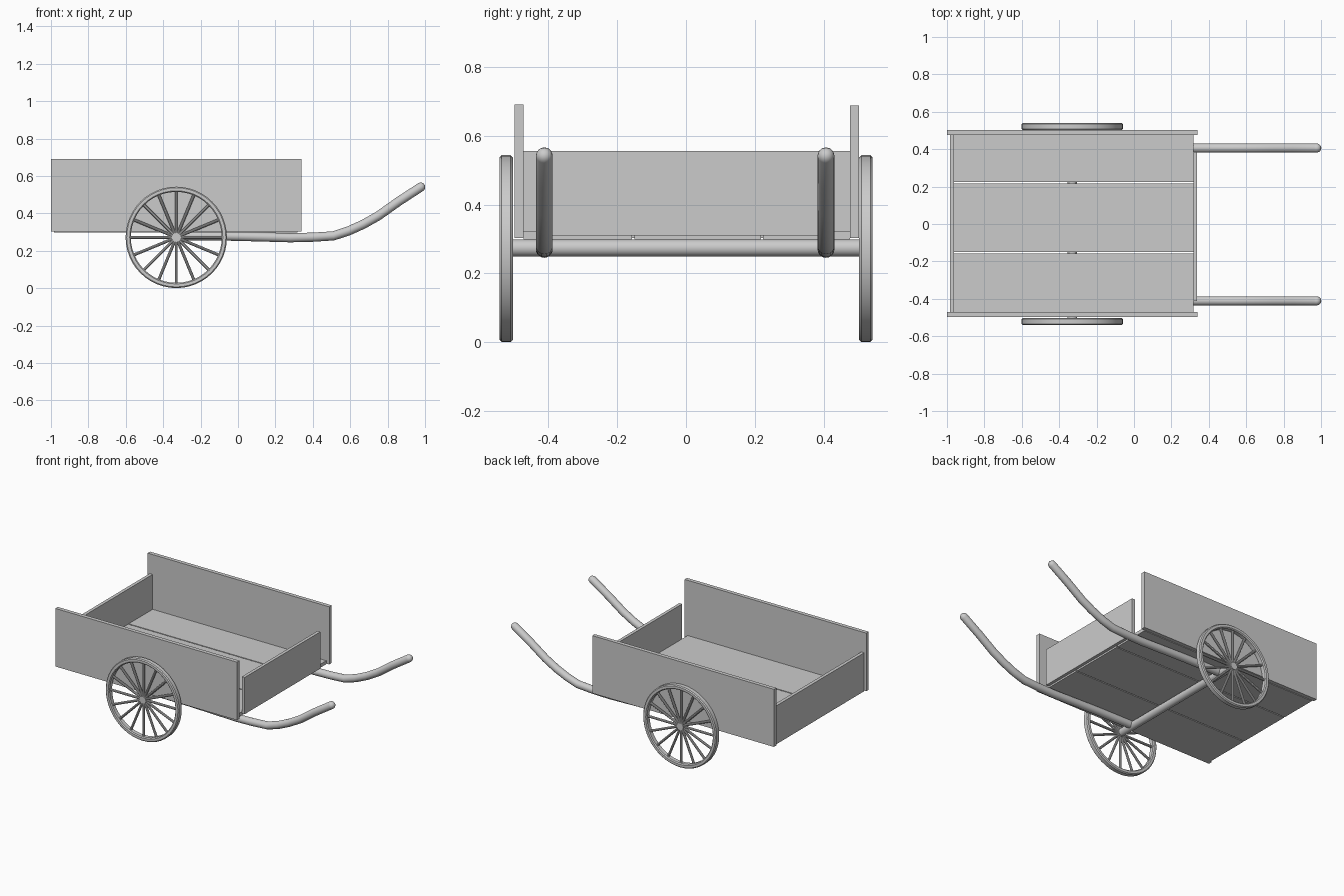
import bpy, bmesh, math
from mathutils import Matrix, Vector

if "Cube" in bpy.data.objects:
    bpy.data.objects.remove(bpy.data.objects["Cube"])

WX, WZ, WR = -0.33, 0.272, 0.271   # wheel centre and radius


def finish(name, bm, smooth=False):
    bmesh.ops.recalc_face_normals(bm, faces=bm.faces)
    me = bpy.data.meshes.new(name)
    bm.to_mesh(me)
    bm.free()
    ob = bpy.data.objects.new(name, me)
    bpy.context.collection.objects.link(ob)
    if smooth:
        bpy.ops.object.select_all(action='DESELECT')
        ob.select_set(True)
        bpy.context.view_layer.objects.active = ob
        bpy.ops.object.shade_smooth_by_angle(angle=math.radians(35))
    return ob


def board(name, x, y, z):
    bm = bmesh.new()
    bmesh.ops.create_cube(bm, size=1)
    for v in bm.verts:
        v.co = Vector([a + (b - a) * (c + 0.5) for (a, b), c in zip((x, y, z), v.co)])
    return finish(name, bm)


def rod(bm, a, b, r1, r2, n=12):
    a, b = Vector(a), Vector(b)
    d = b - a
    m = Matrix.Translation((a + b) / 2) @ d.to_track_quat('Z', 'Y').to_matrix().to_4x4()
    bmesh.ops.create_cone(bm, cap_ends=True, segments=n, radius1=r1, radius2=r2,
                          depth=d.length, matrix=m)


def sweep(bm, path, r, y, n=20):
    # round tube along a path in the xz plane, with a domed far end
    pts = [Vector((px, y, pz)) for px, pz in path]
    end = (pts[-1] - pts[-2]).normalized()
    rings = []
    for i, p in enumerate(pts):
        t = (pts[min(i + 1, len(pts) - 1)] - pts[max(i - 1, 0)]).normalized()
        rings.append((p, t, r))
    for a in (25, 50, 75):
        a = math.radians(a)
        rings.append((pts[-1] + end * r * math.sin(a), end, r * math.cos(a)))
    loops = []
    for p, t, rad in rings:
        side, up = Vector((0, 1, 0)), t.cross(Vector((0, 1, 0)))
        loops.append([bm.verts.new(p + rad * (math.cos(k * math.tau / n) * side
                                              + math.sin(k * math.tau / n) * up))
                      for k in range(n)])
    for l1, l2 in zip(loops, loops[1:]):
        for k in range(n):
            bm.faces.new((l1[k], l1[(k + 1) % n], l2[(k + 1) % n], l2[k]))
    bm.faces.new(loops[0])
    bm.faces.new(loops[-1])


# side panels
board("side_panel_front", (-1, 0.34), (-0.497, -0.471), (0.303, 0.69))
board("side_panel_back", (-1, 0.34), (0.476, 0.502), (0.303, 0.687))

# end panels
board("tail_panel", (-0.985, -0.963), (-0.471, 0.476), (0.303, 0.555))
board("head_panel", (0.317, 0.338), (-0.412, 0.385), (0.31, 0.555))

# floor boards with narrow gaps
for i, y in enumerate([(-0.471, -0.157), (-0.15, 0.217), (0.224, 0.476)]):
    board(f"floor_board_{i + 1}", (-0.985, 0.318), y, (0.299, 0.322))

# axle
bm = bmesh.new()
rod(bm, (WX, -0.505, 0.274), (WX, 0.505, 0.274), 0.025, 0.025, 24)
finish("axle", bm, True)

# pull handles
path = [(WX, 0.281), (-0.06, 0.279), (0.1, 0.275), (0.28, 0.27), (0.4, 0.273), (0.51, 0.28),
        (0.59, 0.306), (0.67, 0.342), (0.75, 0.387), (0.86, 0.465), (0.977, 0.541)]
for name, y in (("handle_front", -0.411), ("handle_back", 0.406)):
    bm = bmesh.new()
    sweep(bm, path, 0.0245, y)
    finish(name, bm, True)

# wheels: rounded rim, spokes and hub
for name, yc in (("front", -0.5215), ("back", 0.5215)):
    bm = bmesh.new()
    h, ri, c, n = 0.019, WR - 0.028, 0.006, 48
    prof = [(ri, -h + c), (ri + c, -h), (WR - c, -h), (WR, -h + c),
            (WR, h - c), (WR - c, h), (ri + c, h), (ri, h - c)]
    loops = []
    for k in range(n):
        a = k * math.tau / n
        loops.append([bm.verts.new((WX + r * math.cos(a), yc + y, WZ + r * math.sin(a)))
                      for r, y in prof])
    for k in range(n):
        l1, l2 = loops[k], loops[(k + 1) % n]
        for j in range(8):
            bm.faces.new((l1[j], l1[(j + 1) % 8], l2[(j + 1) % 8], l2[j]))
    finish("wheel_rim_" + name, bm, True)

    bm = bmesh.new()
    for k in range(16):
        a = k * math.tau / 16
        d = Vector((math.cos(a), 0, math.sin(a)))
        o = Vector((WX, yc, WZ))
        rod(bm, o + d * 0.01, o + d * (ri + 0.008), 0.008, 0.008, 10)
    finish("wheel_spokes_" + name, bm, True)

    bm = bmesh.new()
    rod(bm, (WX, yc - 0.014, WZ), (WX, yc + 0.014, WZ), 0.025, 0.025, 24)
    finish("wheel_hub_" + name, bm, True)
